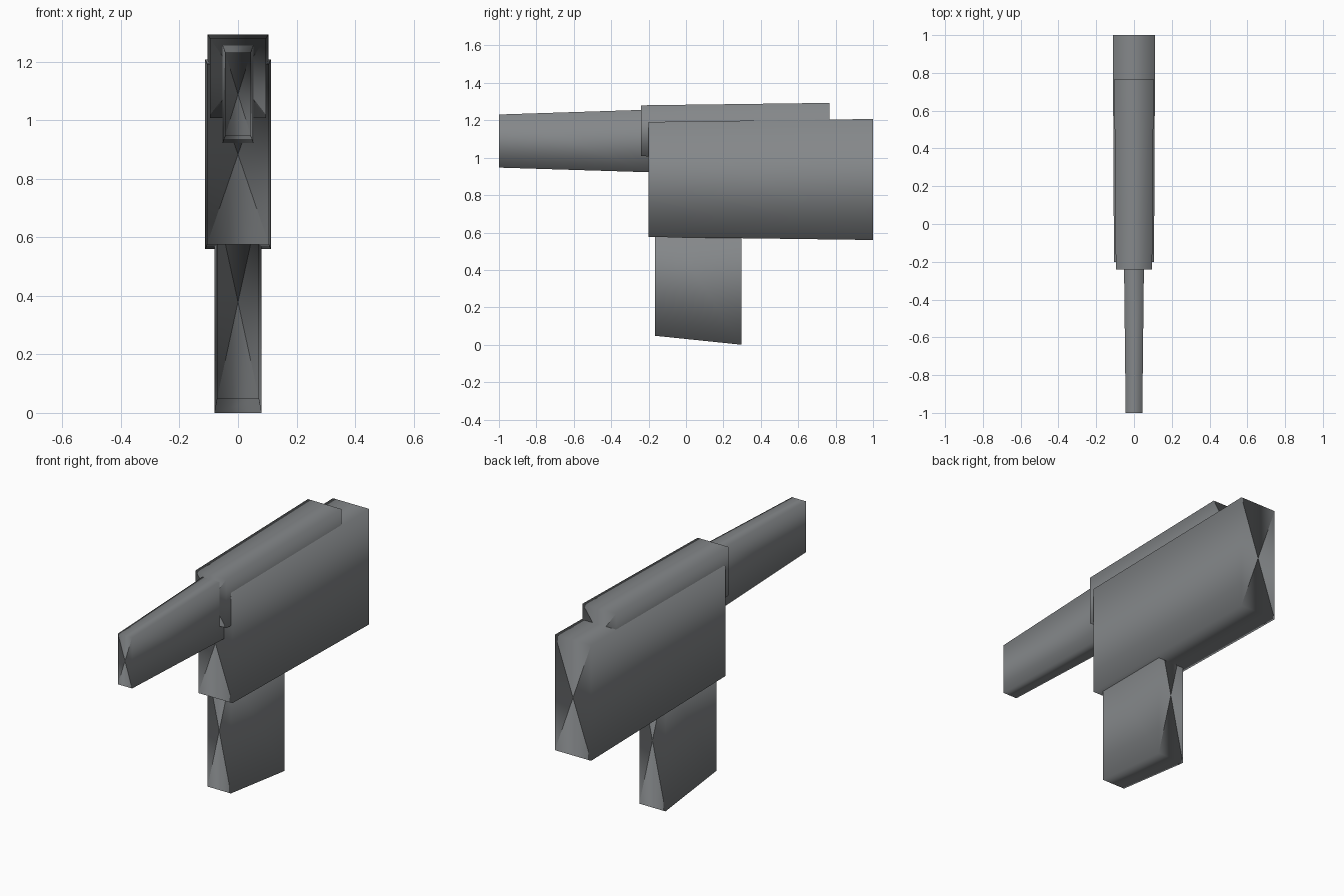
import bpy, bmesh
from mathutils import Vector

if "Cube" in bpy.data.objects:
    bpy.data.objects.remove(bpy.data.objects["Cube"])

# Dark gunmetal grey
metal = bpy.data.materials.new("dark_grey")
metal.diffuse_color = (0.235, 0.247, 0.256, 1.0)
metal.use_nodes = True
metal.node_tree.nodes["Principled BSDF"].inputs["Base Color"].default_value = metal.diffuse_color

SIGNS = ((-1, -1), (1, -1), (1, 1), (-1, 1))


def tapered_block(name, front, back):
    """Four-sided tube along y with fan caps; each end is (y, half_width, z_bottom, z_top)."""
    bm = bmesh.new()
    rings, centres = [], []
    for y, w, z0, z1 in (front, back):
        rings.append([bm.verts.new((sx * w, y, z0 if sz < 0 else z1)) for sx, sz in SIGNS])
        centres.append(bm.verts.new((0, y, (z0 + z1) / 2)))
    a, b = rings
    for i in range(4):
        j = (i + 1) % 4
        bm.faces.new((a[j], b[j], b[i], a[i]))
        bm.faces.new((a[i], a[j], centres[0]))
        bm.faces.new((b[j], b[i], centres[1]))
    bmesh.ops.recalc_face_normals(bm, faces=bm.faces[:])
    for f in bm.faces:
        f.smooth = True
    mesh = bpy.data.meshes.new(name)
    bm.to_mesh(mesh)
    bm.free()
    mesh.materials.append(metal)

    # Smooth shading that turns around the long axis only, caps included
    mid_x = 1e-5
    normals = [None] * len(mesh.loops)
    for p in mesh.polygons:
        zc = {y: (z0 + z1) / 2 for y, w, z0, z1 in (front, back)}
        for li in p.loop_indices:
            co = mesh.vertices[mesh.loops[li].vertex_index].co
            if abs(co.x) < mid_x:
                d = p.center - co
            else:
                d = co - Vector((0, 0, (front[2] + front[3]) / 2))
            n = Vector(((d.x > mid_x) - (d.x < -mid_x), 0, (d.z > mid_x) - (d.z < -mid_x)))
            normals[li] = n.normalized()
    mesh.normals_split_custom_set(normals)
    obj = bpy.data.objects.new(name, mesh)
    bpy.context.collection.objects.link(obj)
    return obj


# Main body
tapered_block("body", (-0.20, 0.106, 0.576, 1.191), (1.0, 0.112, 0.56, 1.207))
# Upper cover set into the top of the body
tapered_block("top_cover", (-0.24, 0.096, 1.008, 1.28), (0.767, 0.104, 0.998, 1.293))
# Barrel narrowing to the front
tapered_block("barrel", (-1.0, 0.044, 0.947, 1.231), (-0.19, 0.053, 0.922, 1.257))
# Grip running up into the body
tapered_block("grip", (-0.166, 0.072, 0.048, 0.71), (0.297, 0.081, 0.0, 0.75))
